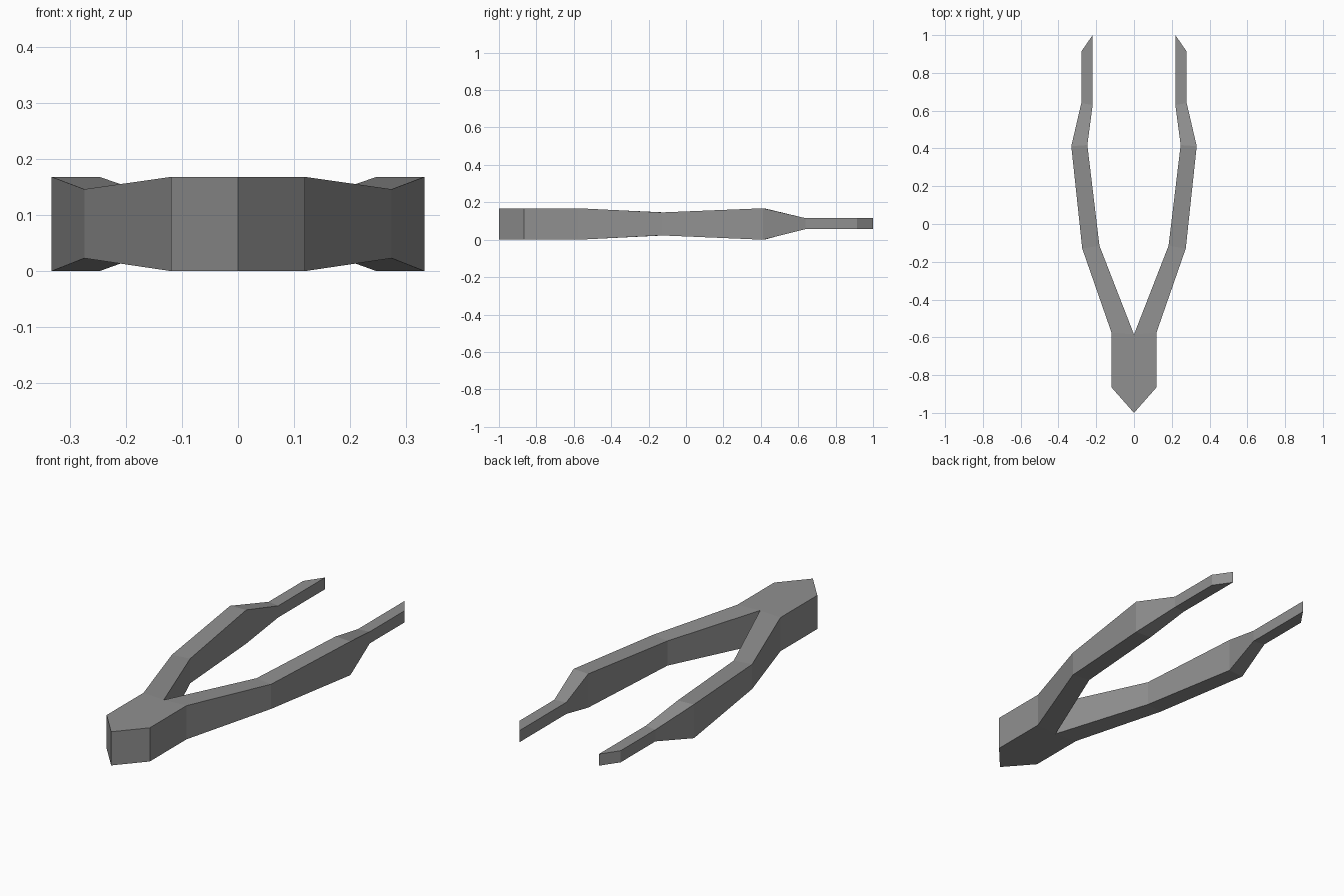
import bpy, bmesh

if "Cube" in bpy.data.objects:
    bpy.data.objects.remove(bpy.data.objects["Cube"])

# One half of the tweezers as a loft: (outer x, outer y, inner x, inner y, z low, z high)
STATIONS = [
    (0.119, -0.865, 0.0, -1.0, 0.0, 0.168),       # pointed butt end
    (0.119, -0.575, 0.0, -0.585, 0.0, 0.168),     # fork
    (0.274, -0.130, 0.183, -0.115, 0.023, 0.146), # waist
    (0.332, 0.412, 0.247, 0.418, 0.0, 0.168),     # widest bend
    (0.279, 0.640, 0.219, 0.630, 0.057, 0.115),   # start of the tip
    (0.279, 0.913, 0.219, 1.0, 0.057, 0.115),     # slanted tip
]

metal = bpy.data.materials.new("grey metal")
metal.diffuse_color = (0.28, 0.28, 0.28, 1)
metal.use_nodes = True
metal.node_tree.nodes["Principled BSDF"].inputs["Base Color"].default_value = metal.diffuse_color

bm = bmesh.new()
rings = []
for ox, oy, ix, iy, lo, hi in STATIONS:
    rings.append([bm.verts.new(p) for p in
                  ((ix, iy, lo), (ox, oy, lo), (ox, oy, hi), (ix, iy, hi))])

for n, (a, b) in enumerate(zip(rings, rings[1:])):
    for i in range(4):
        if n == 0 and i == 3:
            continue  # the butt is open on the mirror plane
        j = (i + 1) % 4
        bm.faces.new((a[j], a[i], b[i], b[j]))
# end faces: slanted front of the butt, slanted tip
bm.faces.new(rings[0])
bm.faces.new(rings[-1][::-1])
bmesh.ops.recalc_face_normals(bm, faces=bm.faces)

# make sure the normals point outwards (tip cap faces +y)
bm.faces.ensure_lookup_table()
if bm.faces[-1].normal.y < 0:
    bmesh.ops.reverse_faces(bm, faces=bm.faces)

mesh = bpy.data.meshes.new("tweezers")
bm.to_mesh(mesh)
bm.free()
mesh.materials.append(metal)
tweezers = bpy.data.objects.new("tweezers", mesh)
bpy.context.collection.objects.link(tweezers)

# second arm
mirror = tweezers.modifiers.new("mirror", 'MIRROR')
mirror.use_clip = True
mirror.merge_threshold = 0.0005
